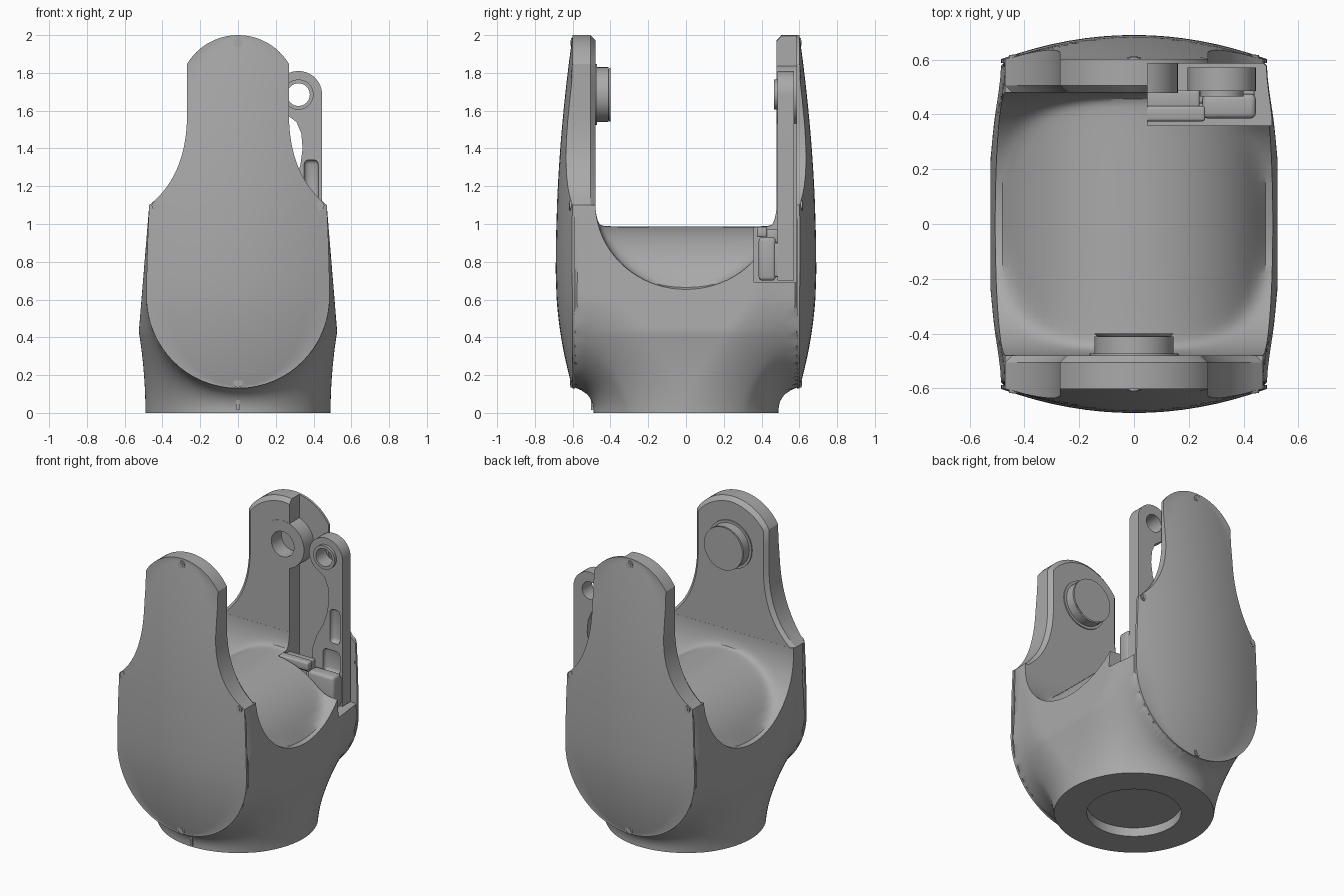
import bpy, bmesh, math
from mathutils import Matrix, Vector

if "Cube" in bpy.data.objects:
    bpy.data.objects.remove(bpy.data.objects["Cube"], do_unlink=True)

GREY = (0.4, 0.4, 0.4, 1)
mat = bpy.data.materials.new("plain grey")
mat.use_nodes = True
mat.diffuse_color = GREY
mat.node_tree.nodes["Principled BSDF"].inputs["Base Color"].default_value = GREY

AXIS_Z = 1.685      # height of the joint axis
LEVER_X = 0.32


def make(name, bm):
    bmesh.ops.remove_doubles(bm, verts=bm.verts, dist=1e-5)
    bmesh.ops.recalc_face_normals(bm, faces=bm.faces)
    me = bpy.data.meshes.new(name)
    bm.to_mesh(me)
    bm.free()
    me.materials.append(mat)
    ob = bpy.data.objects.new(name, me)
    bpy.context.scene.collection.objects.link(ob)
    return ob


def box(name, lo, hi, bevel=0):
    bm = bmesh.new()
    lo, hi = Vector(lo), Vector(hi)
    bmesh.ops.create_cube(bm, size=1)
    for v in bm.verts:
        v.co = Vector([c * s for c, s in zip(v.co, hi - lo)]) + (lo + hi) / 2
    if bevel:
        bmesh.ops.bevel(bm, geom=bm.edges[:], offset=bevel, segments=3, profile=0.5, affect='EDGES')
    return make(name, bm)


def rod(name, x, z, r, y0, y1, r_end=None, segs=48):
    """Cylinder or cone along y."""
    bm = bmesh.new()
    m = Matrix.Translation((x, (y0 + y1) / 2, z)) @ Matrix.Rotation(-math.pi / 2, 4, 'X')
    bmesh.ops.create_cone(bm, cap_ends=True, segments=segs, radius1=r,
                          radius2=r if r_end is None else r_end, depth=y1 - y0, matrix=m)
    return make(name, bm)


def cut(ob, *cutters):
    for c in cutters:
        c.hide_render = True
        mod = ob.modifiers.new("cut", 'BOOLEAN')
        mod.operation, mod.solver, mod.object = 'DIFFERENCE', 'EXACT', c
    deps = bpy.context.evaluated_depsgraph_get()
    me = bpy.data.meshes.new_from_object(ob.evaluated_get(deps))
    ob.modifiers.clear()
    ob.data = me
    for c in cutters:
        bpy.data.objects.remove(c, do_unlink=True)


# Half-width outline of the covers, as (width, height) rows
def arc(n, a0, a1):
    return [math.radians(a0 + (a1 - a0) * i / n) for i in range(n + 1)]


BOWL_R, BOWL_Z = 0.485, 0.615
lower = [(BOWL_R * math.cos(a), BOWL_Z + BOWL_R * math.sin(a)) for a in arc(16, -90, 0)]
lower += [(0.483, 0.75), (0.478, 0.92)]
upper = []
for i in range(13):
    t = i / 12
    upper.append((0.47 * (1 - t) ** 2 + 0.56 * t * (1 - t) + 0.27 * t * t,
                  1.1 * (1 - t) ** 2 + 2.5 * t * (1 - t) + 1.55 * t * t))
upper += [(0.27, 1.65), (0.27, 1.75)]
upper += [(0.315 * math.cos(a), AXIS_Z + 0.315 * math.sin(a)) for a in arc(12, 31, 90)]


def dome(x, z):
    dz = (z - 0.75) / (0.62 if z < 0.75 else 1.25)
    return max(0.602, 0.69 - 0.375 * x * x - 0.09 * dz * dz)


def panel(name, rows, side, back, front, inset=0.0, cols=16):
    """Closed slab on the outline rows; the back face may be narrower."""
    bm = bmesh.new()
    layers = []
    for fn, shrink in ((back, inset), (front, 0)):
        grid = []
        for w, z in rows:
            w = max(w - shrink, 0)
            zz = z - shrink * max(0, (z - 1.8) / 0.2)
            xs = [w * (2 * j / cols - 1) for j in range(cols + 1)]
            grid.append([bm.verts.new((x, side * fn(x, zz), zz)) for x in xs])
        for a, b in zip(grid, grid[1:]):
            for j in range(cols):
                bm.faces.new((a[j], a[j + 1], b[j + 1], b[j]))
        layers.append(grid[0] + [r[-1] for r in grid[1:]] + grid[-1][-2::-1]
                      + [r[0] for r in grid[-2:0:-1]])
    for i in range(len(layers[0])):
        a, b = layers
        bm.faces.new((a[i - 1], a[i], b[i], b[i - 1]))
    bmesh.ops.dissolve_degenerate(bm, dist=1e-5, edges=bm.edges)
    return make(name, bm)


# Fork body: round base flaring into the wide cover-shaped housing
def in_body(x, y, z):
    x, y = abs(x), abs(y)
    rc = 0.49 + 0.035 * (z / 0.43) ** 2 if z < 0.43 else 0.525 - 0.055 * (z - 0.43) / 0.67
    if y > 0.6 or x > rc:
        return False
    if z < BOWL_Z:
        d = math.hypot(x, z - BOWL_Z) - BOWL_R
    else:
        d = x - (BOWL_R - 0.015 * (z - BOWL_Z) / (1.1 - BOWL_Z))
    if d <= 0 or math.hypot(x, y) < rc:
        return True
    gap = 0.6 - math.sqrt(max(rc * rc - x * x, 0))
    t = d / min(max(gap, 0.1), 0.3)
    return t < 1 and y < 0.6 - gap * math.sqrt(1 - (1 - t) ** 2)


def body_radius(a, z):
    lo, hi = 0.3, 1.0
    for _ in range(18):
        mid = (lo + hi) / 2
        if in_body(mid * math.cos(a), mid * math.sin(a), z):
            lo = mid
        else:
            hi = mid
    return lo


bm = bmesh.new()
N = 144
rings = []
for k in range(56):
    z = 1.1 * k / 55
    ring = []
    for i in range(N):
        a = 2 * math.pi * i / N
        r = body_radius(a, z)
        ring.append(bm.verts.new((r * math.cos(a), r * math.sin(a), z)))
    rings.append(ring)
for a, b in zip(rings, rings[1:]):
    for i in range(N):
        bm.faces.new((a[i - 1], a[i], b[i], b[i - 1]))
bm.faces.new(rings[0])
bm.faces.new(rings[-1])
body = make("fork_body", bm)

# Saddle cutter: convex drum floor blending up into both arms
bm = bmesh.new()
bmesh.ops.create_grid(bm, x_segments=40, y_segments=40, size=1)
top = bmesh.ops.extrude_face_region(bm, geom=bm.faces[:])["geom"]
top = {v for v in top if isinstance(v, bmesh.types.BMVert)}
for v in bm.verts:
    x, s = v.co.x * 0.6, math.sin(v.co.y * math.pi / 2)
    drum = 0.48 + math.sqrt(max(0.505 ** 2 - x * x, 0))
    trough = 1.11 - 0.46 * math.sqrt(max(1 - s * s, 0))
    k = 0.04
    floor = (drum + trough + math.sqrt((drum - trough) ** 2 + k * k)) / 2
    v.co = (x, s * 0.48, 1.5 if v in top else floor)
saddle = make("saddle_cutter", bm)


def lever_bay():
    return box("bay_cutter", (0.05, 0.36, 0.69), (0.7, 0.586, 2.2))


bm = bmesh.new()
bmesh.ops.create_cone(bm, cap_ends=True, segments=64, radius1=0.29, radius2=0.29, depth=0.12)
cut(body, saddle, lever_bay(), make("recess_cutter", bm))

# Arms, covers and cover screws at both ends
for side, end in ((-1, "front"), (1, "back")):
    panel(end + "_cover", lower + upper, side, lambda x, z: 0.587, dome)
    parts = [panel(end + "_arm", upper, side, lambda x, z: 0.505, lambda x, z: 0.6),
             panel(end + "_arm_face", upper, side, lambda x, z: 0.48, lambda x, z: 0.505, 0.025)]
    if side > 0:
        for p in parts:
            cut(p, lever_bay(), rod("hole_cutter", 0, AXIS_Z, 0.085, 0.3, 0.587))
    for x, z in ((0, 1.96), (0, 0.16), (-0.432, 1.097), (0.432, 1.097)):
        y = dome(x, z)
        for r, lift in ((0.025, 0.003), (0.014, 0.006)):
            y0, y1 = sorted((side * (y - 0.01), side * (y + lift)))
            rod(end + "_cover_screw", x, z, r, y0, y1, segs=20)

# Joint pivots: solid boss in front, bored hub at the back
rod("boss_collar", 0, AXIS_Z, 0.162, -0.49, -0.472)
rod("boss", 0, AXIS_Z, 0.145, -0.48, -0.41)
rod("boss_edge", 0, AXIS_Z, 0.135, -0.41, -0.4, 0.145).location.y = 0
hub = rod("hub", 0, AXIS_Z, 0.16, 0.479, 0.59)
cut(hub, rod("hole_cutter", 0, AXIS_Z, 0.085, 0.3, 0.587))

# Side lever: rounded eye, slim waist, wide foot
pts = [(LEVER_X + 0.125 * math.cos(a), AXIS_Z + 0.125 * math.sin(a)) for a in arc(24, 0, 205)]
pts += [(0.225, 1.6), (0.27, 1.57), (0.31, 1.54), (0.335, 1.48), (0.342, 1.4),
        (0.33, 1.31), (0.3, 1.22), (0.25, 1.13), (0.22, 1.04), (0.21, 0.7), (0.445, 0.7)]
bm = bmesh.new()
face = bm.faces.new([bm.verts.new((x, 0.485, z)) for x, z in pts])
ext = bmesh.ops.extrude_face_region(bm, geom=[face])["geom"]
bmesh.ops.translate(bm, vec=(0, 0.087, 0), verts=[v for v in ext if isinstance(v, bmesh.types.BMVert)])
lever = make("lever", bm)
cut(lever, rod("eye_cutter", LEVER_X, AXIS_Z, 0.06, 0.4, 0.7),
    box("slot_cutter", (0.35, 0.45, 1.11), (0.425, 0.515, 1.34), 0.025),
    box("slot_cutter", (0.3, 0.45, 0.9), (0.425, 0.515, 1.06), 0.025))
eye = rod("lever_eye_ring", LEVER_X, AXIS_Z, 0.08, 0.465, 0.49)
cut(eye, rod("eye_cutter", LEVER_X, AXIS_Z, 0.06, 0.4, 0.7))

# Lever foot bracket and its latch tab
box("lever_foot", (0.25, 0.385, 0.7), (0.445, 0.475, 0.93), 0.02)
box("lever_foot_pad", (0.2, 0.44, 0.72), (0.44, 0.5, 0.9), 0.01)
box("latch_tab", (-0.03, 0.375, 0.93), (0.26, 0.43, 0.985), 0.01)
box("latch_block", (0.03, 0.42, 0.9), (0.24, 0.49, 0.97), 0.01)

# Alignment mark on the base
box("base_mark", (-0.007, -0.502, 0.015), (0.007, -0.48, 0.07))

for ob in bpy.context.scene.objects:
    if ob.type == 'MESH' and mat.name in ob.data.materials:
        ob.data.shade_smooth()
        ob.data.set_sharp_from_angle(angle=math.radians(32))
